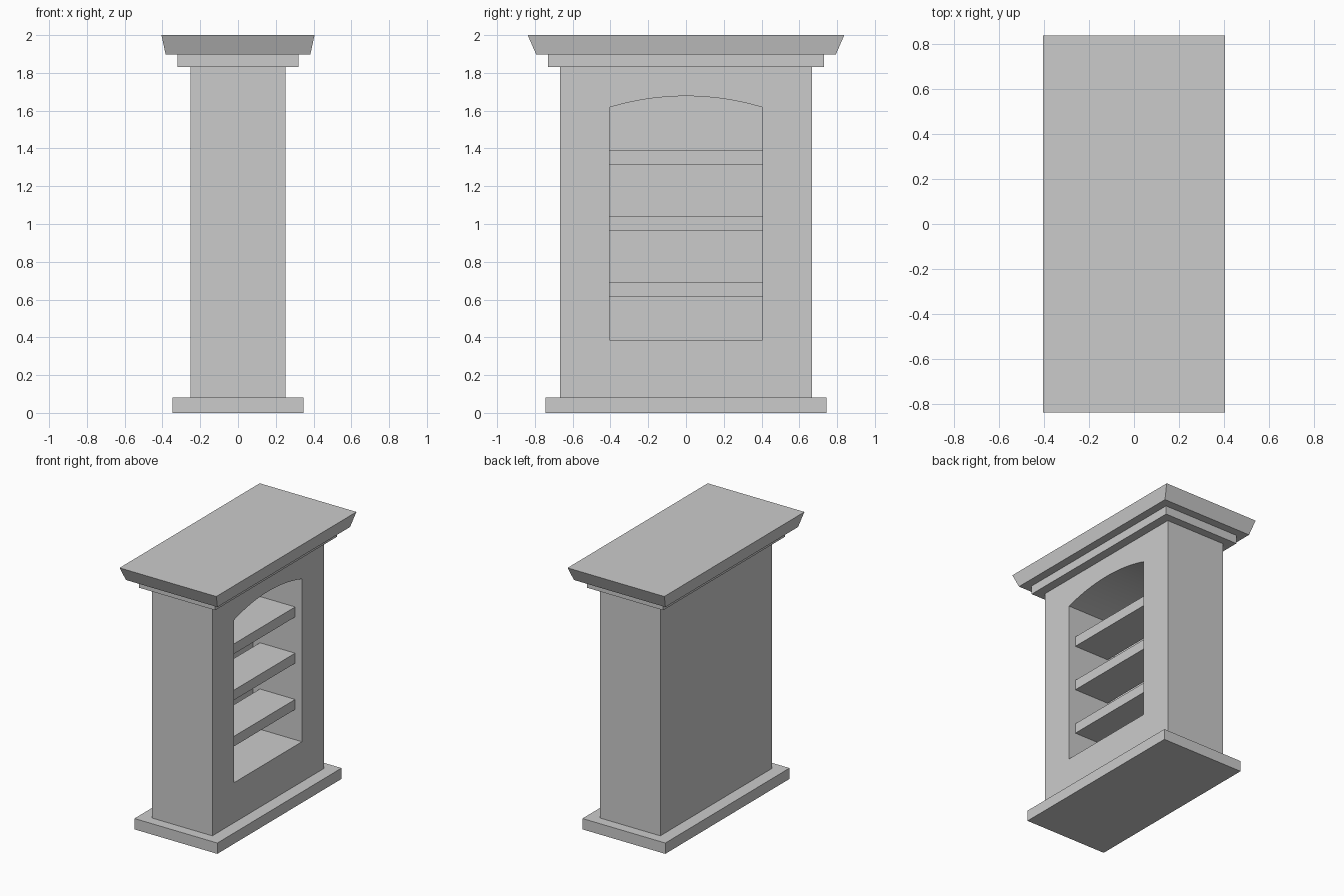
import bpy, bmesh, math

if "Cube" in bpy.data.objects:
    bpy.data.objects.remove(bpy.data.objects["Cube"])


def make_object(name, bm):
    bmesh.ops.recalc_face_normals(bm, faces=bm.faces[:])
    mesh = bpy.data.meshes.new(name)
    bm.to_mesh(mesh)
    bm.free()
    obj = bpy.data.objects.new(name, mesh)
    bpy.context.collection.objects.link(obj)
    return obj


def block(name, x0, x1, half_y, z0, z1, top_scale=(1, 1)):
    """Box from x0 to x1, symmetric in y, with an optional flared top."""
    bm = bmesh.new()
    bmesh.ops.create_cube(bm, size=2)
    for v in bm.verts:
        top = v.co.z > 0
        sx, sy = top_scale if top else (1, 1)
        v.co = ((x1 if v.co.x > 0 else x0) * sx,
                math.copysign(half_y, v.co.y) * sy,
                z1 if top else z0)
    return make_object(name, bm)


def arched_prism(name, x0, x1, half_w, z0, spring, rise, steps=24):
    """Arched doorway outline in the yz plane, extruded along x."""
    radius = (half_w ** 2 + rise ** 2) / (2 * rise)
    sweep = math.asin(half_w / radius)
    outline = [(-half_w, z0), (half_w, z0)]
    for i in range(steps + 1):
        a = sweep * (1 - 2 * i / steps)
        outline.append((radius * math.sin(a),
                        spring + rise - radius * (1 - math.cos(a))))
    bm = bmesh.new()
    face = bm.faces.new([bm.verts.new((x0, y, z)) for y, z in outline])
    ext = bmesh.ops.extrude_face_region(bm, geom=[face])
    for v in ext["geom"]:
        if isinstance(v, bmesh.types.BMVert):
            v.co.x = x1
    return make_object(name, bm)


# Stepped base, upper trim and flared crown
block("base_plinth", -0.347, 0.347, 0.743, 0.0, 0.082)
block("upper_trim", -0.32, 0.32, 0.73, 1.832, 1.897)
block("crown", -0.383, 0.383, 0.793, 1.897, 2.0, (0.405 / 0.383, 0.838 / 0.793))

# Cabinet body with an arched recess cut into its right side
body = block("cabinet_body", -0.252, 0.252, 0.667, 0.082, 1.832)
cutter = arched_prism("recess_cutter", -0.16, 0.4, 0.405, 0.385, 1.617, 0.06)
cutter.hide_render = True
cut = body.modifiers.new("recess", 'BOOLEAN')
cut.operation = 'DIFFERENCE'
cut.solver = 'EXACT'
cut.object = cutter
bpy.context.view_layer.objects.active = body
body.select_set(True)
bpy.ops.object.modifier_apply(modifier=cut.name)
bpy.data.objects.remove(cutter)
bpy.ops.object.shade_smooth_by_angle(angle=math.radians(10))

# Three shelves, set back from the opening and clear of the back wall
for i in range(3):
    z = 0.652 + 0.35 * i
    block(f"shelf_{i + 1}", -0.1, 0.195, 0.405, z - 0.038, z + 0.038)
